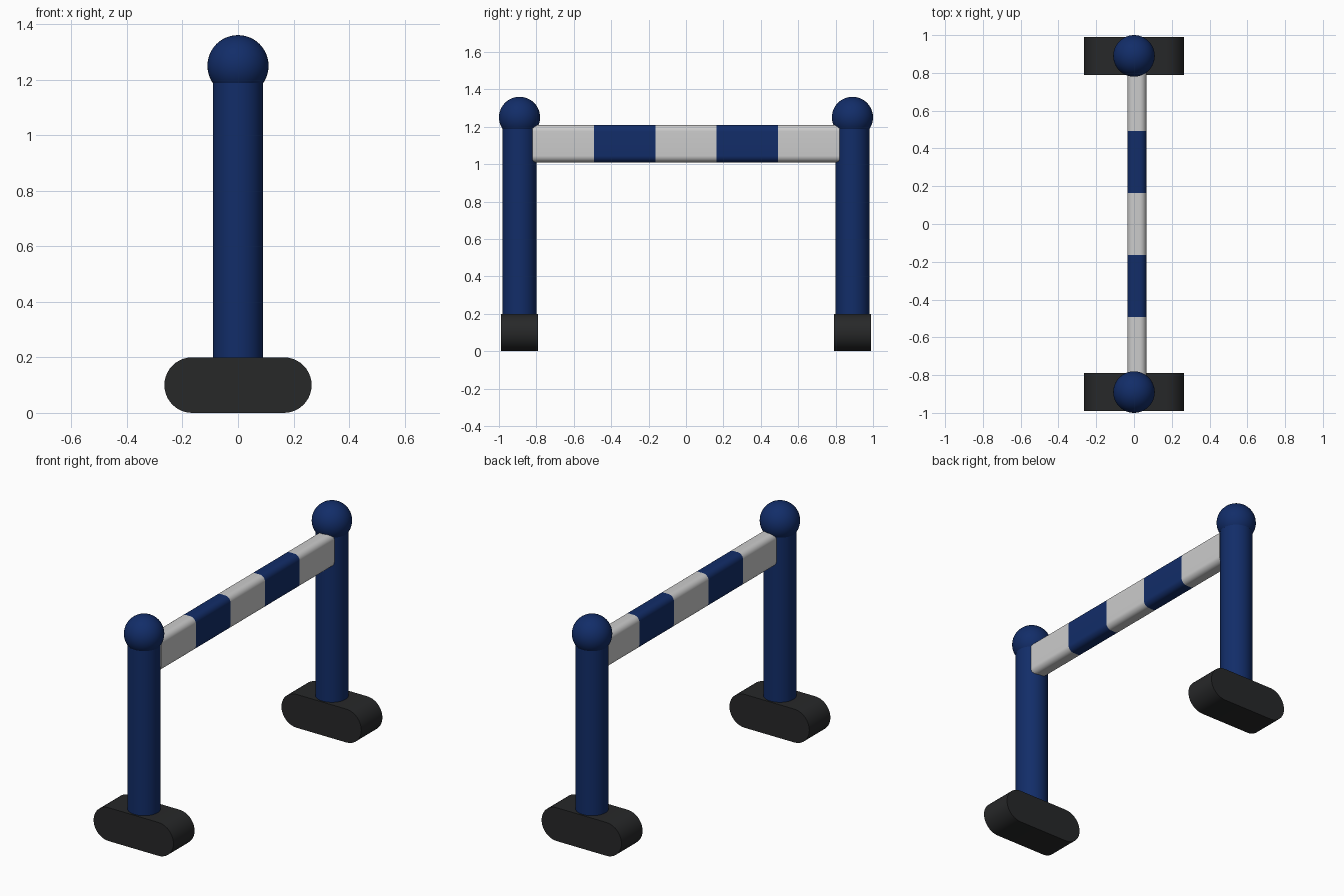
import bpy, bmesh, math

if "Cube" in bpy.data.objects:
    bpy.data.objects.remove(bpy.data.objects["Cube"])

POST_Y = 0.89


def material(name, rgb):
    m = bpy.data.materials.new(name)
    m.diffuse_color = (*rgb, 1)
    m.use_nodes = True
    m.node_tree.nodes["Principled BSDF"].inputs["Base Color"].default_value = m.diffuse_color
    return m


BLUE = material("navy_blue", (0.006, 0.026, 0.14))
DARK = material("dark_rubber", (0.02, 0.021, 0.022))


def finish(ob, name, mat):
    ob.name = name
    if mat:
        ob.data.materials.append(mat)
    bpy.context.view_layer.objects.active = ob
    for o in bpy.context.selected_objects:
        o.select_set(False)
    ob.select_set(True)
    bpy.ops.object.shade_smooth_by_angle(angle=math.radians(35))


def rounded_prism(name, cx, cz, hx, hz, r, y0, y1, mat, steps=10):
    """Rounded rectangle in the xz plane, extruded along y."""
    pts = []
    for k, (sx, sz) in enumerate([(1, 1), (-1, 1), (-1, -1), (1, -1)]):
        for i in range(steps + 1):
            a = math.pi / 2 * (k + i / steps)
            pts.append((cx + sx * (hx - r) + r * math.cos(a), y0,
                        cz + sz * (hz - r) + r * math.sin(a)))
    bm = bmesh.new()
    face = bm.faces.new([bm.verts.new(p) for p in pts])
    ext = bmesh.ops.extrude_face_region(bm, geom=[face], use_keep_orig=True)
    for v in ext["geom"]:
        if isinstance(v, bmesh.types.BMVert):
            v.co.y = y1
    bmesh.ops.remove_doubles(bm, verts=bm.verts, dist=1e-5)
    bmesh.ops.recalc_face_normals(bm, faces=bm.faces)
    me = bpy.data.meshes.new(name)
    bm.to_mesh(me)
    bm.free()
    ob = bpy.data.objects.new(name, me)
    bpy.context.collection.objects.link(ob)
    finish(ob, name, mat)


# Two posts, each with a foot and a ball on top
for side, y in (("left", -POST_Y), ("right", POST_Y)):
    rounded_prism(side + "_foot", 0, 0.1, 0.265, 0.1, 0.1, y - 0.1, y + 0.1, DARK)
    bpy.ops.mesh.primitive_cylinder_add(vertices=48, radius=0.09, depth=1.03,
                                        location=(0, y, 0.705))
    finish(bpy.context.object, side + "_post", BLUE)
    bpy.ops.mesh.primitive_uv_sphere_add(segments=48, ring_count=24, radius=0.11,
                                         location=(0, y, 1.25))
    finish(bpy.context.object, side + "_ball", BLUE)

# Striped crossbar, slightly forward of the post axis
half, n = 0.82, 5
w = 2 * half / n
for i in range(n):
    y0 = -half + i * w
    rounded_prism(f"bar_stripe_{i + 1}", 0.015, 1.11, 0.05, 0.1, 0.035,
                  y0, y0 + w, BLUE if i % 2 else None)
